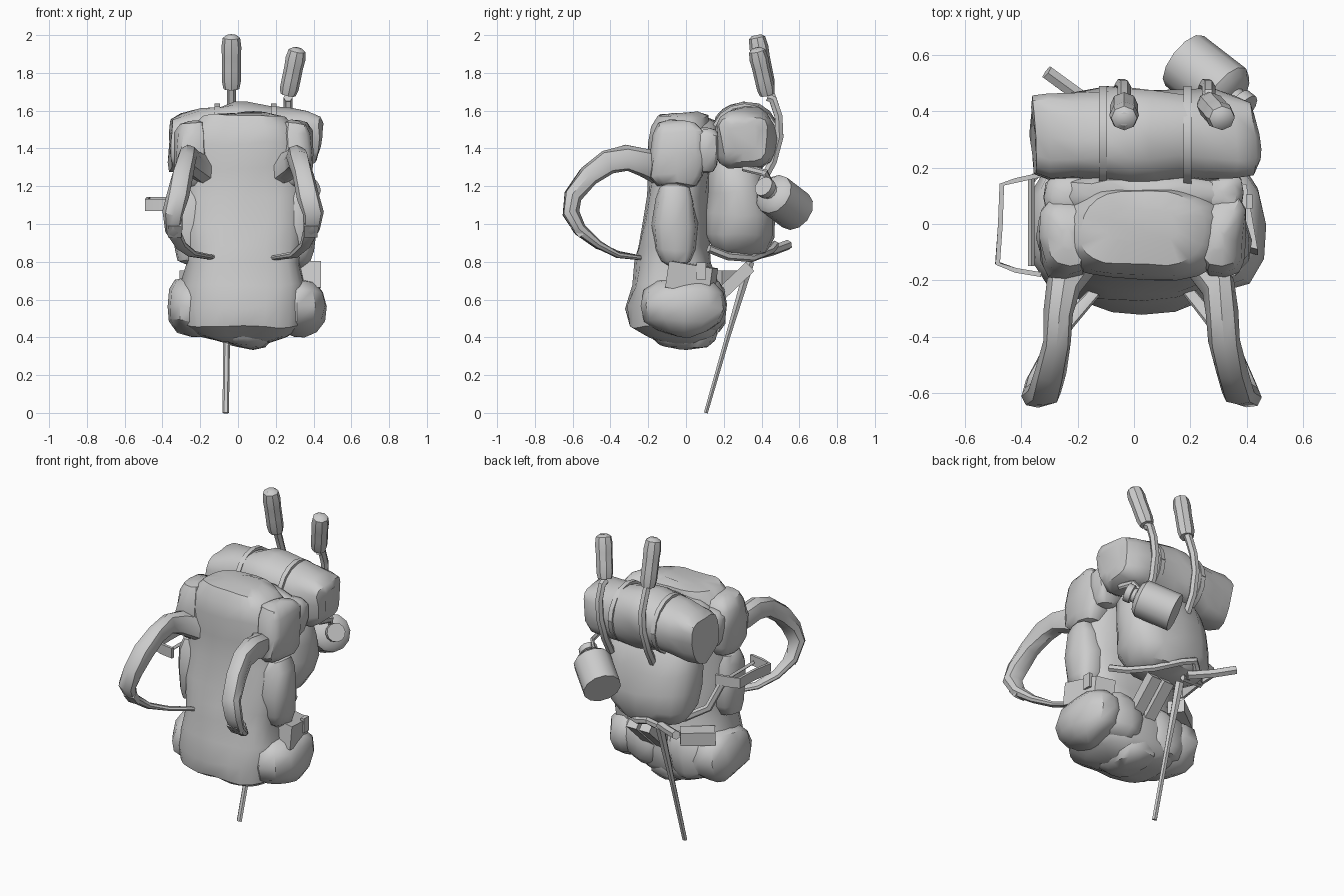
import bpy
import math
from mathutils import Vector, noise

grey = bpy.data.materials.new("canvas grey")
grey.diffuse_color = (0.6, 0.6, 0.6, 1)
X, Y, Z = Vector((1, 0, 0)), Vector((0, 1, 0)), Vector((0, 0, 1))


def make(name, verts, faces, angle=40):
    me = bpy.data.meshes.new(name)
    me.from_pydata(verts, [], faces)
    me.materials.append(grey)
    ob = bpy.data.objects.new(name, me)
    bpy.context.collection.objects.link(ob)
    bpy.ops.object.select_all(action='DESELECT')
    ob.select_set(True)
    bpy.context.view_layer.objects.active = ob
    bpy.ops.object.shade_smooth_by_angle(angle=math.radians(angle))
    return ob


def sweep(name, pts, radii, sides=8, power=2.0, ref=X, axis=None, rough=0.0, phase=0.0):
    """Sweep a superellipse of half sizes (a, b) along a path; optional crumpling."""
    pts = [Vector(p) for p in pts]
    if isinstance(radii, tuple):
        radii = [radii] * len(pts)
    verts, n = [], len(pts)
    for i, p in enumerate(pts):
        t = axis or (pts[min(i + 1, n - 1)] - pts[max(i - 1, 0)]).normalized()
        u = (ref - t * ref.dot(t)).normalized()
        v = t.cross(u)
        a, b = radii[i]
        for k in range(sides):
            th = 2 * math.pi * k / sides + phase
            c, s = math.cos(th), math.sin(th)
            c = math.copysign(abs(c) ** (2 / power), c)
            s = math.copysign(abs(s) ** (2 / power), s)
            q = p + u * a * c + v * b * s
            if rough:
                q += noise.noise_vector(q * 6) * rough
            verts.append(q)
    faces = [(i * sides + k, i * sides + (k + 1) % sides,
              (i + 1) * sides + (k + 1) % sides, (i + 1) * sides + k)
             for i in range(n - 1) for k in range(sides)]
    faces.append(tuple(reversed(range(sides))))
    faces.append(tuple(range((n - 1) * sides, n * sides)))
    return make(name, verts, faces)


def blob(name, c, h, power=3.0, rough=0.025, sides=12, rows=7):
    """Stuffed cushion with centre c and half sizes h."""
    pts, rad = [], []
    for i in range(rows):
        f = -math.pi / 2 + math.pi * (i + 0.25) / (rows - 0.5)
        s, w = math.sin(f), math.cos(f)
        s = math.copysign(abs(s) ** (2 / power), s)
        w = w ** (2 / power)
        pts.append((c[0], c[1], c[2] + h[2] * s))
        rad.append((h[0] * w, h[1] * w))
    return sweep(name, pts, rad, sides, power, axis=Z, rough=rough)


def box(name, c, u, v, w):
    """Oriented box from centre and three half-axis vectors."""
    c, u, v, w = map(Vector, (c, u, v, w))
    verts = [c + u * i + v * j + w * k for i in (-1, 1) for j in (-1, 1) for k in (-1, 1)]
    return make(name, verts, [(0, 1, 3, 2), (4, 6, 7, 5), (0, 4, 5, 1),
                              (2, 3, 7, 6), (0, 2, 6, 4), (1, 5, 7, 3)])


# main sack: height, front y, back y, half width
sack = [(0.37, -0.12, 0.08, 0.12), (0.41, -0.22, 0.15, 0.23), (0.46, -0.30, 0.18, 0.31),
        (0.56, -0.315, 0.19, 0.33), (0.68, -0.285, 0.17, 0.325), (0.79, -0.27, 0.13, 0.295),
        (0.88, -0.25, 0.12, 0.31), (1.0, -0.225, 0.12, 0.325), (1.15, -0.20, 0.12, 0.32),
        (1.3, -0.19, 0.13, 0.31), (1.43, -0.20, 0.13, 0.31), (1.51, -0.19, 0.13, 0.28),
        (1.57, -0.14, 0.11, 0.22), (1.59, -0.06, 0.05, 0.12)]
sweep("main_sack", [(0.03, (f + b) / 2, z) for z, f, b, w in sack],
      [(w, (b - f) / 2) for z, f, b, w in sack], 24, 2.7, axis=Z, rough=0.02)
blob("bottom_bulge", (0.05, -0.02, 0.46), (0.15, 0.2, 0.12), 2.4)

# back pouch: height, front y, back y, half width
pouch = [(0.83, 0.2, 0.34, 0.14), (0.86, 0.14, 0.42, 0.23), (0.94, 0.1, 0.465, 0.28),
         (1.05, 0.1, 0.47, 0.3), (1.17, 0.1, 0.45, 0.29), (1.27, 0.1, 0.41, 0.27),
         (1.34, 0.12, 0.36, 0.22)]
sweep("back_pouch", [(0.02, (f + b) / 2, z) for z, f, b, w in pouch],
      [(w, (b - f) / 2) for z, f, b, w in pouch], 16, 2.5, axis=Z, rough=0.03)

# bedroll on the top back: x, centre height, half depth, half height
roll = [(-0.37, 1.43, 0.1, 0.09), (-0.36, 1.43, 0.14, 0.135), (-0.29, 1.435, 0.155, 0.15),
        (-0.2, 1.445, 0.16, 0.155), (-0.1, 1.455, 0.16, 0.16), (-0.02, 1.465, 0.17, 0.185),
        (0.07, 1.465, 0.17, 0.185), (0.18, 1.455, 0.16, 0.165), (0.27, 1.45, 0.16, 0.16),
        (0.36, 1.45, 0.155, 0.155), (0.42, 1.45, 0.135, 0.13), (0.435, 1.45, 0.085, 0.09)]
sweep("bedroll", [(x, 0.31, z) for x, z, a, b in roll],
      [(a, b) for x, z, a, b in roll], 16, 2.7, ref=Y, axis=X, rough=0.03)
for i, x in enumerate((-0.11, 0.19)):
    ring = [2 * math.pi * k / 16 for k in range(17)]
    sweep(f"bedroll_band_{i}", [(x, 0.31 + 0.172 * math.cos(a), 1.457 + 0.172 * math.sin(a))
                                for a in ring], (0.02, 0.012), 4, phase=math.pi / 4)
blob("lid_fold", (0.03, 0.1, 1.42), (0.31, 0.08, 0.13), 2.8)

# side pockets and shoulder straps
strap = [(0.21, -0.13, 1.29, 0.065, 0.08), (0.27, -0.22, 1.33, 0.06, 0.075),
         (0.29, -0.31, 1.35, 0.055, 0.07), (0.30, -0.42, 1.325, 0.055, 0.062),
         (0.32, -0.52, 1.25, 0.055, 0.055), (0.345, -0.6, 1.15, 0.06, 0.048),
         (0.37, -0.61, 1.06, 0.055, 0.042), (0.365, -0.565, 0.97, 0.045, 0.032),
         (0.33, -0.47, 0.89, 0.03, 0.02), (0.27, -0.36, 0.84, 0.025, 0.015),
         (0.16, -0.24, 0.815, 0.022, 0.012)]
for side, s in (("left", -1), ("right", 1)):
    cx = 0.035
    blob(f"upper_pocket_{side}", (cx + s * 0.275, -0.045, 1.37), (0.095, 0.15, 0.185))
    blob(f"rear_upper_pocket_{side}", (cx + s * 0.26, 0.1, 1.39), (0.09, 0.08, 0.12))
    blob(f"middle_pocket_{side}", (cx + s * 0.275, -0.055, 1.0), (0.10, 0.115, 0.22))
    blob(f"lower_pocket_{side}", (0.32 if s > 0 else -0.23, -0.01, 0.565),
         (0.155, 0.225, 0.155), 2.3)
    sweep(f"shoulder_strap_{side}", [(0.025 + s * x, y, z) for x, y, z, a, b in strap],
          [(a, b) for x, y, z, a, b in strap], 8, 2.4, rough=0.015)
    box(f"strap_buckle_{side}", (0.025 + s * 0.36, -0.575, 0.97),
        (0.035, 0, 0), (0, 0.025, -0.03), (0, 0.015, 0.012))
    # stuffed rear corner of the sack
    blob(f"rear_lower_pocket_{side}", (cx + s * 0.16, 0.09, 0.57), (0.15, 0.125, 0.145), 2.5)

# packed boxes in the lower pockets
box("right_pocket_box", (0.36, 0.03, 0.715), (0.06, -0.015, 0), (-0.02, 0.115, -0.02),
    (0, 0.01, 0.07))
box("right_box_clasp", (0.41, 0.08, 0.75), (0.012, 0, 0), (0, 0.025, 0), (0, 0, 0.045))
box("left_pocket_box", (-0.2, 0.17, 0.715), (0.08, 0.06, 0), (-0.03, 0.04, 0), (0, 0, 0.04))
for i in range(2):
    box(f"tilted_slab_{i}", (0.04 + i * 0.09, 0.25, 0.69),
        (0.035, 0, 0), (0, 0.09, 0.085), (0, -0.022, 0.024))

# two poles hooked over the bedroll, with moulded grips
for i, (x0, x1, dz) in enumerate(((-0.035, -0.035, 0), (0.265, 0.315, -0.07))):
    sweep(f"pole_stem_{i}", [(x0 - 0.02, 0.40, 1.22), (x0 - 0.02, 0.46, 1.33),
                             (x0 - 0.01, 0.495, 1.46), (x0, 0.49, 1.57),
                             (x0, 0.46, 1.66), (x0, 0.43, 1.74 + dz)], (0.024, 0.024), 6)
    grip = [(0, 0.042), (0.04, 0.05), (0.1, 0.05), (0.17, 0.05), (0.22, 0.053),
            (0.27, 0.046), (0.285, 0.026)]
    k = 1.0 if i == 0 else 0.86
    sweep(f"pole_grip_{i}", [(x0 + (x1 - x0) * h / 0.28, 0.43 - 0.2 * h, 1.715 + dz + 0.04 * i + h * k)
                             for h, r in grip], [(r, r * 0.95) for h, r in grip], 8)

# lower shaft sticking out beneath
sweep("shaft", [(-0.065, 0.105, 0.0), (-0.06, 0.22, 0.4), (-0.055, 0.34, 0.8)],
      [(0.017, 0.012), (0.018, 0.015), (0.028, 0.026)], 6)

# flask slung across the back
cap, base = Vector((0.40, 0.41, 1.20)), Vector((0.18, 0.58, 1.07))
flask = [(0, 0.03), (0.0, 0.055), (0.12, 0.055), (0.13, 0.04), (0.2, 0.045), (0.24, 0.09),
         (0.32, 0.112), (1.0, 0.112)]
sweep("flask", [cap.lerp(base, f) for f, r in flask], [(r, r) for f, r in flask], 12,
      ref=Z, axis=(base - cap).normalized())
sweep("flask_strap", [(0.36, 0.3, 1.3), (0.36, 0.42, 1.27), (0.31, 0.47, 1.18), (0.26, 0.4, 1.08)],
      (0.02, 0.012), 6, ref=Z)

# bent rods and webbing under the pouch
sweep("bent_rod", [(0.28, 0.12, 0.87), (0.23, 0.22, 0.83), (0.14, 0.35, 0.82),
                   (0.02, 0.45, 0.86), (-0.06, 0.47, 0.89), (-0.1, 0.44, 0.86)],
      (0.022, 0.022), 6, ref=Z)
sweep("straight_rod", [(-0.08, 0.38, 0.84), (-0.2, 0.46, 0.86), (-0.31, 0.54, 0.89)],
      (0.027, 0.027), 6, ref=Z)
sweep("side_webbing", [(-0.06, 0.36, 0.83), (-0.2, 0.3, 0.88), (-0.31, 0.22, 0.94),
                       (-0.36, 0.16, 1.08)], (0.025, 0.014), 6, ref=Z)

# carry loop on the left side
sweep("carry_loop", [(-0.33, -0.18, 1.10), (-0.42, -0.165, 1.10), (-0.485, -0.14, 1.10),
                     (-0.475, 0.0, 1.11), (-0.47, 0.14, 1.11), (-0.42, 0.155, 1.11),
                     (-0.33, 0.175, 1.11)], (0.045, 0.012), 4, ref=Z, phase=math.pi / 4)
sweep("loop_anchor", [(-0.365, -0.15, 1.10), (-0.365, 0.17, 1.10)], (0.012, 0.012), 4, ref=Z)
